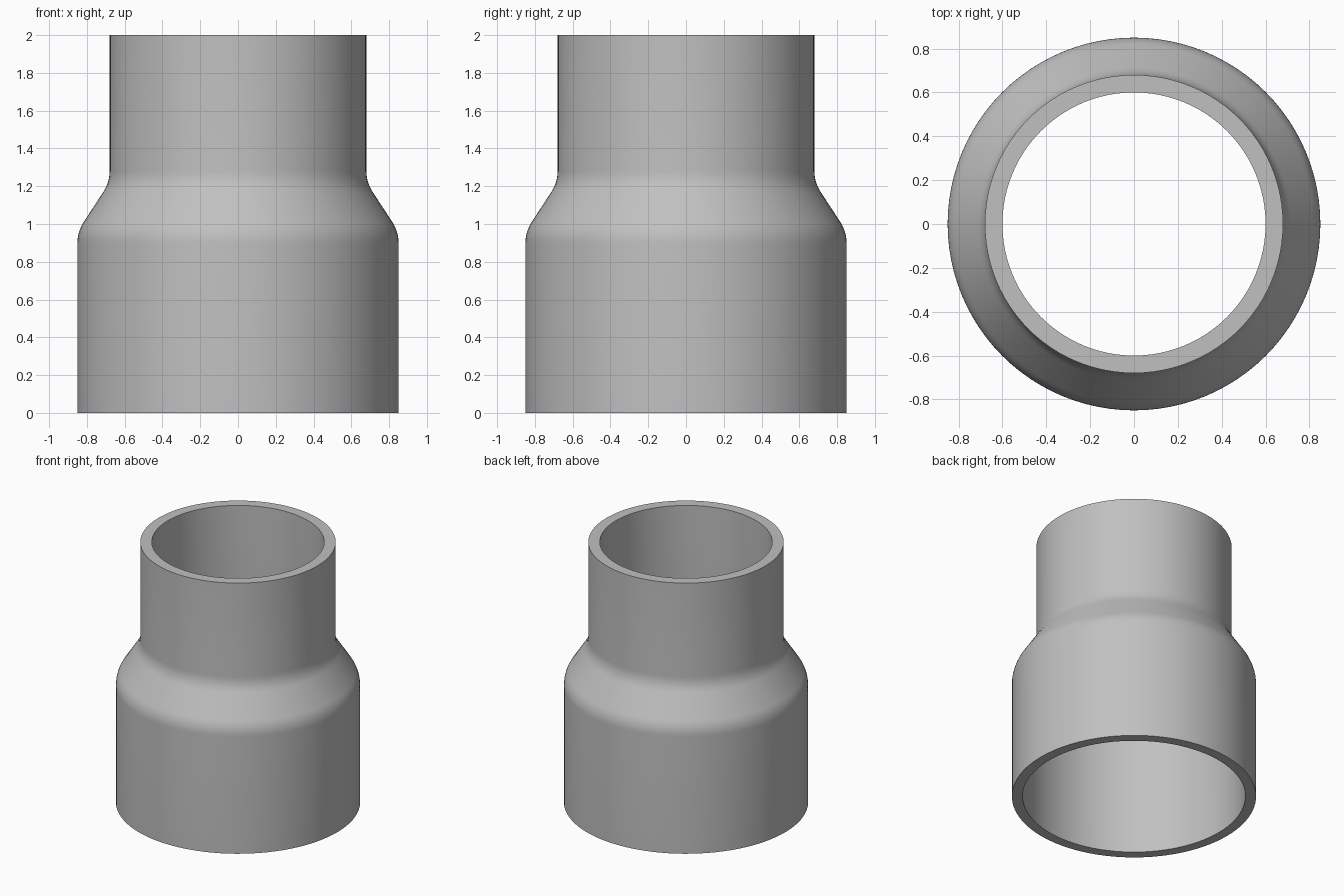
import bpy, bmesh, math
from mathutils import Vector

if "Cube" in bpy.data.objects:
    bpy.data.objects.remove(bpy.data.objects["Cube"])

SEGMENTS = 96


def fillet(a, corner, b, reach, steps=6):
    """Rounded corner points (radius, height) between two straight runs."""
    a, c, b = Vector(a), Vector(corner), Vector(b)
    p = c + (a - c).normalized() * reach
    q = c + (b - c).normalized() * reach
    return [p * (1 - t) ** 2 + c * 2 * t * (1 - t) + q * t * t
            for t in (i / steps for i in range(steps + 1))]


def wall(r_low, z_low, r_high, z_high):
    """Profile of one wall surface, from the bottom rim to the top rim."""
    bottom, low = (r_low, 0), (r_low, z_low)
    high, top = (r_high, z_high), (r_high, 2)
    return ([Vector(bottom)] + fillet(bottom, low, high, 0.06)
            + fillet(low, high, top, 0.06) + [Vector(top)])


# Closed wall section: outer surface up, inner surface back down
section = wall(0.85, 0.96, 0.68, 1.22) + wall(0.775, 0.935, 0.60, 1.195)[::-1]

# Spin the section into a hollow reducer
bm = bmesh.new()
rings = []
for i in range(SEGMENTS):
    a = 2 * math.pi * i / SEGMENTS
    rings.append([bm.verts.new((p.x * math.cos(a), p.x * math.sin(a), p.y))
                  for p in section])
n = len(section)
for i in range(SEGMENTS):
    r, s = rings[i], rings[(i + 1) % SEGMENTS]
    for j in range(n):
        k = (j + 1) % n
        bm.faces.new((r[j], s[j], s[k], r[k]))
bmesh.ops.recalc_face_normals(bm, faces=bm.faces[:])
mesh = bpy.data.meshes.new("pipe_reducer")
bm.to_mesh(mesh)
bm.free()

pipe = bpy.data.objects.new("pipe_reducer", mesh)
bpy.context.collection.objects.link(pipe)

# Plain grey material
grey = bpy.data.materials.new("grey")
grey.diffuse_color = (0.53, 0.53, 0.53, 1)
grey.use_nodes = True
grey.node_tree.nodes["Principled BSDF"].inputs["Base Color"].default_value = grey.diffuse_color
mesh.materials.append(grey)

# Smooth walls, crisp rims
bpy.context.view_layer.objects.active = pipe
pipe.select_set(True)
bpy.ops.object.shade_smooth_by_angle(angle=math.radians(30))
